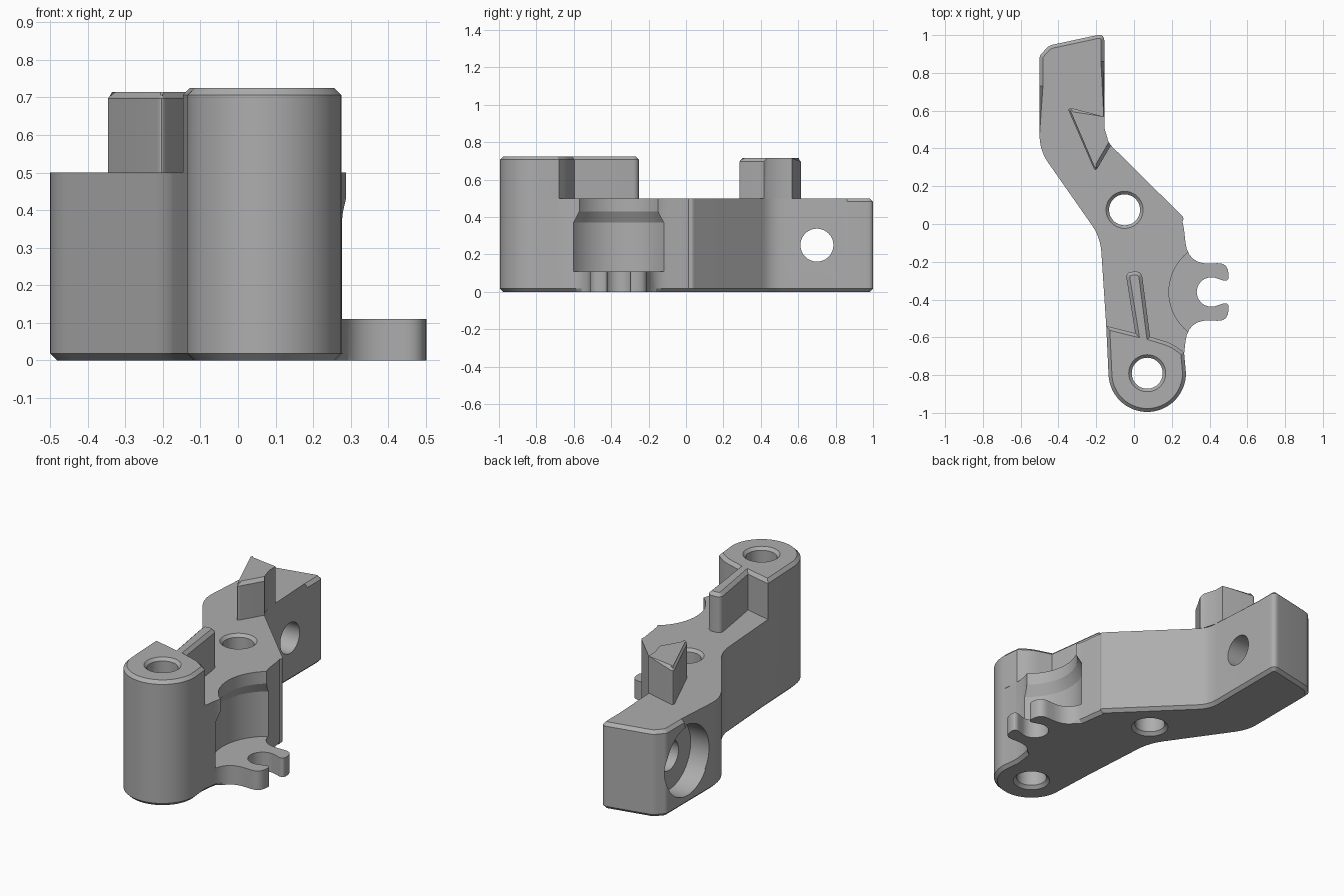
import bpy, bmesh, math
from mathutils import Vector, Matrix

if "Cube" in bpy.data.objects:
    bpy.data.objects.remove(bpy.data.objects["Cube"])

metal = bpy.data.materials.new("plain grey")
metal.use_nodes = True
GREY = (0.42, 0.42, 0.42, 1)
metal.diffuse_color = GREY
metal.node_tree.nodes["Principled BSDF"].inputs["Base Color"].default_value = GREY


def arc(cx, cy, r, a0, a1, n):
    steps = [math.radians(a0 + (a1 - a0) * i / n) for i in range(n + 1)]
    return [(cx + r * math.cos(a), cy + r * math.sin(a)) for a in steps]


def rounded(corners, n=6):
    """Polygon whose corners (x, y, setback) are eased into curves."""
    out = []
    for i, (x, y, *d) in enumerate(corners):
        p = Vector((x, y))
        if not d:
            out.append((x, y))
            continue
        before = Vector(corners[i - 1][:2])
        after = Vector(corners[(i + 1) % len(corners)][:2])
        a = p + (before - p).normalized() * d[0]
        b = p + (after - p).normalized() * d[0]
        for k in range(n + 1):
            t = k / n
            out.append(tuple(a * (1 - t) ** 2 + p * 2 * t * (1 - t) + b * t * t))
    return out


def make_object(name, bm):
    bmesh.ops.recalc_face_normals(bm, faces=bm.faces)
    mesh = bpy.data.meshes.new(name)
    bm.to_mesh(mesh)
    bm.free()
    mesh.materials.append(metal)
    obj = bpy.data.objects.new(name, mesh)
    bpy.context.collection.objects.link(obj)
    return obj


def prism(name, outline, z0, z1, chamfer):
    """Extrude an outline; chamfer the rim edges picked by the given rule."""
    bm = bmesh.new()
    base = bm.faces.new([bm.verts.new((x, y, z0)) for x, y in outline])
    grown = bmesh.ops.extrude_face_region(bm, geom=[base], use_keep_orig=True)
    top = [v for v in grown["geom"] if isinstance(v, bmesh.types.BMVert)]
    bmesh.ops.translate(bm, verts=top, vec=(0, 0, z1 - z0))
    bmesh.ops.recalc_face_normals(bm, faces=bm.faces)
    rim = [e for e in bm.edges if abs(e.verts[0].co.z - e.verts[1].co.z) < 1e-5
           and all(chamfer(v.co) for v in e.verts)]
    bmesh.ops.bevel(bm, geom=rim, offset=0.018, segments=1, affect='EDGES',
                    clamp_overlap=False)
    return make_object(name, bm)


def lathe(name, profile, matrix, n=64):
    """Closed solid of revolution from (radius, height) pairs."""
    bm = bmesh.new()
    rings = [[bm.verts.new((x, y, z)) for x, y in arc(0, 0, r, 0, 360, n)[:-1]]
             for r, z in profile]
    for low, high in zip(rings, rings[1:]):
        for i in range(n):
            j = (i + 1) % n
            bm.faces.new((low[i], low[j], high[j], high[i]))
    bm.faces.new(rings[0])
    bm.faces.new(rings[-1])
    bm.transform(matrix)
    return make_object(name, bm)


def boolean(target, tool, operation):
    mod = target.modifiers.new(operation.lower(), 'BOOLEAN')
    mod.operation, mod.solver, mod.object = operation, 'EXACT', tool
    bpy.context.view_layer.objects.active = target
    bpy.ops.object.modifier_apply(modifier=mod.name)
    bpy.data.objects.remove(tool)


BOSS = (0.07, -0.79)
POCKET_Y = -0.36
TOP, BOSS_TOP = 0.5, 0.725
boss_arc = arc(*BOSS, 0.205, 183, 360, 36)

# Forked side plate, mirrored about the pocket centre line
finger = rounded([(0.265, -0.03), (0.285, -0.215, 0.12), (0.495, -0.205, 0.055),
                  (0.505, -0.31, 0.04), (0.43, -0.285)])
lower_finger = [(x, 2 * POCKET_Y - y) for x, y in finger]
notch = arc(0.41, POCKET_Y, 0.078, -75, -285, 20)[1:-1]

# Bent arm outline
arm = rounded([(0.268, 0.03, 0.02), (-0.157, 0.45, 0.06), (-0.157, 0.86),
               (-0.157, 1.008, 0.04), (-0.45, 0.945, 0.02), (-0.5, 0.89, 0.015),
               (-0.5, 0.73), (-0.5, 0.39, 0.08), (-0.178, -0.07, 0.08),
               (-0.147, -0.54)])
outline = boss_arc + lower_finger + notch + finger[::-1] + arm
bracket = prism("bracket_body", outline, 0, TOP,
                lambda c: (c.z < 0.01 and c.x < 0.31) or (c.z > 0.4 and (
                    c.y > 0.855 or (c.y > 0.72 and c.x < -0.49))))

# Raised boss with its rib
boss_top = boss_arc + rounded([(0.265, -0.68), (0.2, -0.632, 0.04), (0.085, -0.597),
                               (0.04, -0.25, 0.035), (-0.045, -0.255, 0.035),
                               (0.007, -0.578), (-0.147, -0.54)])
boss = prism("raised_boss", boss_top, TOP, BOSS_TOP, lambda c: c.z > 0.6)
boolean(bracket, boss, 'UNION')

# Triangular stop on the arm
stop_shape = rounded([(-0.135, 0.435), (-0.157, 0.51), (-0.157, 0.568),
                      (-0.355, 0.62, 0.03), (-0.205, 0.275, 0.025), (-0.122, 0.417)])
stop = prism("triangular_stop", stop_shape, TOP, 0.715,
             lambda c: c.z > 0.6 and not (c.x > -0.158 and c.y > 0.43))
boolean(bracket, stop, 'UNION')

# Undercut round pocket above the forked plate
pocket = lathe("pocket_cutter", [(0.3, 0.11), (0.3, 0.37), (0.268, 0.43), (0.268, 0.6)],
               Matrix.Translation((0.453, POCKET_Y, 0)))
boolean(bracket, pocket, 'DIFFERENCE')

# Chamfered vertical holes
for (x, y), height in ((BOSS, BOSS_TOP), ((-0.05, 0.075), TOP)):
    hole = lathe("hole_cutter", [(0.12, -0.02), (0.082, 0.018), (0.082, height - 0.016),
                                 (0.118, height + 0.02)],
                 Matrix.Translation((x, y, 0)))
    boolean(bracket, hole, 'DIFFERENCE')

# Cross hole with a wide counterbore on the outer face
cross = lathe("cross_hole_cutter", [(0.2, -0.1), (0.2, 0.12), (0.088, 0.12), (0.088, 0.6)],
              Matrix.Translation((-0.5, 0.7, 0.25)) @ Matrix.Rotation(math.pi / 2, 4, 'Y'))
boolean(bracket, cross, 'DIFFERENCE')

bpy.ops.object.select_all(action='DESELECT')
bracket.select_set(True)
bpy.context.view_layer.objects.active = bracket
bpy.ops.object.shade_smooth_by_angle(angle=math.radians(25))
